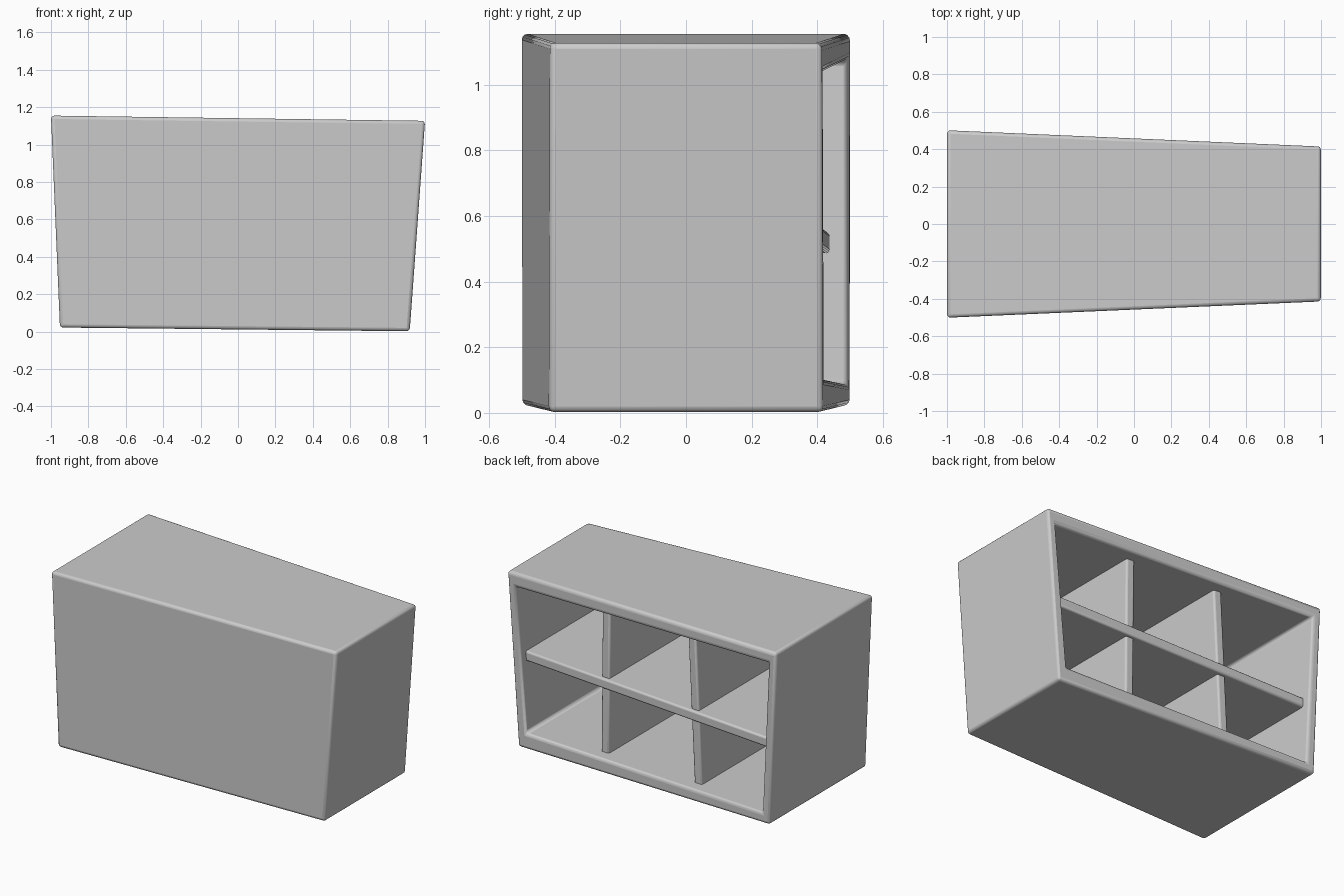
import bpy, bmesh

if "Cube" in bpy.data.objects:
    bpy.data.objects.remove(bpy.data.objects["Cube"])


def depth(x):
    # half depth of the case narrows toward +x
    return 0.4575 - 0.0435 * x


def finish(name, bm, bevel):
    bmesh.ops.recalc_face_normals(bm, faces=bm.faces)
    mesh = bpy.data.meshes.new(name)
    bm.to_mesh(mesh)
    bm.free()
    ob = bpy.data.objects.new(name, mesh)
    bpy.context.collection.objects.link(ob)
    mod = ob.modifiers.new("rounded_edges", "BEVEL")
    mod.width = bevel
    mod.segments = 3
    mod.limit_method = "ANGLE"
    bpy.ops.object.select_all(action="DESELECT")
    ob.select_set(True)
    bpy.context.view_layer.objects.active = ob
    bpy.ops.object.shade_smooth_by_angle()
    return ob


def ring(bm, quad, side, inset):
    return [bm.verts.new((x, side * (depth(x) - inset), z)) for x, z in quad]


def bridge(bm, a, b):
    for i in range(4):
        j = (i + 1) % 4
        bm.faces.new((a[i], a[j], b[j], b[i]))


def board(name, quad, back_inset, front_inset, bevel=0.012):
    bm = bmesh.new()
    a = ring(bm, quad, 1, back_inset)
    b = ring(bm, quad, -1, front_inset)
    bm.faces.new(a)
    bm.faces.new(b)
    bridge(bm, a, b)
    return finish(name, bm, bevel)


# crooked case, hollowed from the +y side
outer = [(-0.952, 0.022), (0.918, 0.002), (1.0, 1.127), (-1.0, 1.155)]
inner = [(-0.895, 0.088), (0.862, 0.104), (0.942, 1.034), (-0.942, 1.075)]
bm = bmesh.new()
front = ring(bm, outer, -1, 0)
rim = ring(bm, outer, 1, 0)
lip = ring(bm, inner, 1, 0)
floor = ring(bm, inner, -1, 0.06)
bm.faces.new(front)
bm.faces.new(floor)
for a, b in ((front, rim), (rim, lip), (lip, floor)):
    bridge(bm, a, b)
finish("case", bm, 0.018)

# sloping middle shelf, ends buried in the side walls
board("shelf", [(-0.94, 0.486), (0.92, 0.543), (0.92, 0.607), (-0.94, 0.55)], 0.06, 0.03)

# two upright dividers: bottom x, top x
for i, (xb, xt) in enumerate(((0.335, 0.325), (-0.36, -0.31))):
    t = 0.029
    board(f"divider_{i + 1}",
          [(xb - t, 0.07), (xb + t, 0.07), (xt + t, 1.08), (xt - t, 1.08)], 0.085, 0.03)
